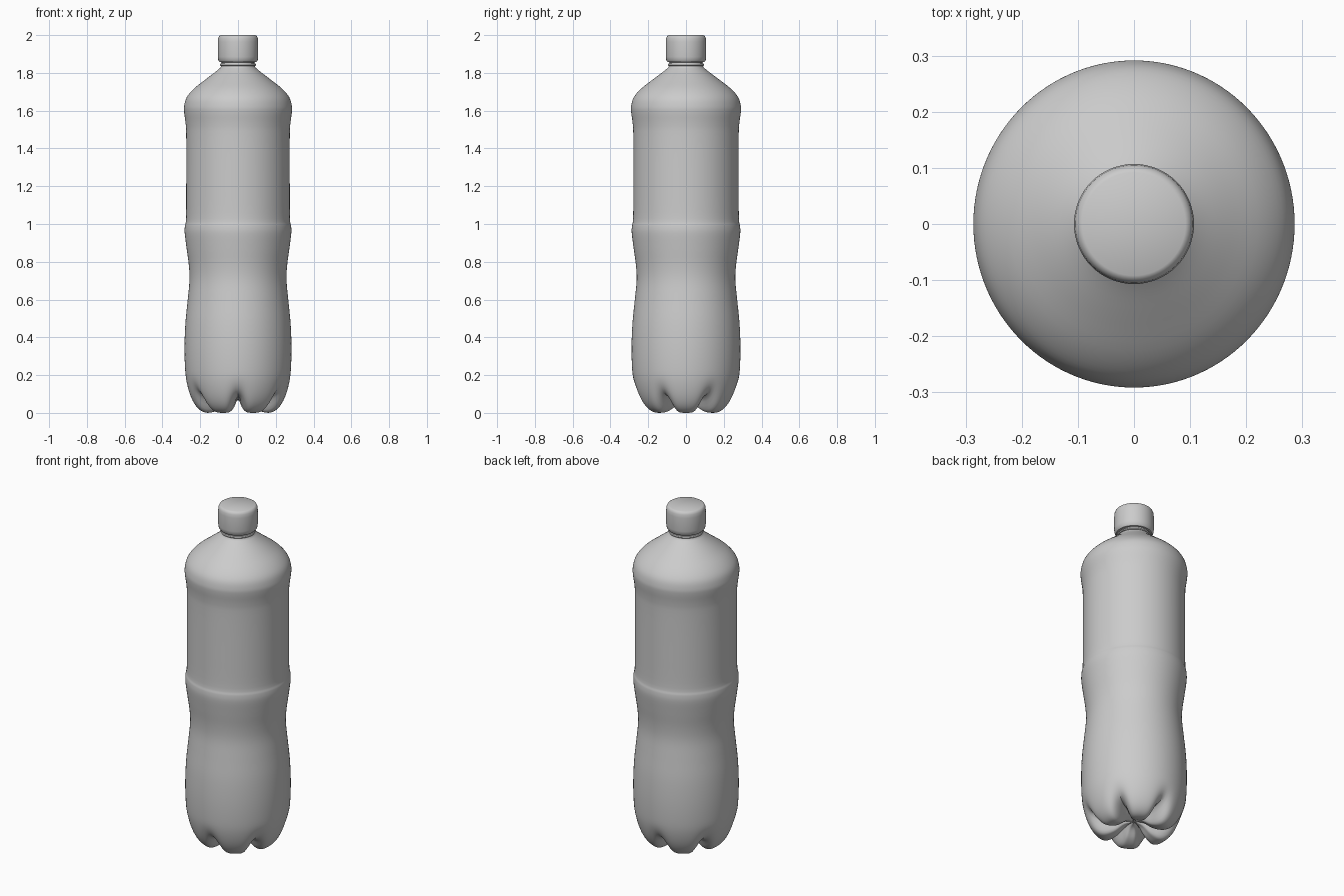
import bpy, bmesh, math

if "Cube" in bpy.data.objects:
    bpy.data.objects.remove(bpy.data.objects["Cube"])

SEG = 120
LOBES = 6


def smooth_profile(pts, steps=4):
    """Catmull-Rom interpolation through (radius, z) points."""
    out = []
    for i in range(len(pts) - 1):
        p0, p1, p2 = pts[max(i - 1, 0)], pts[i], pts[i + 1]
        p3 = pts[min(i + 2, len(pts) - 1)]
        for s in range(steps):
            t = s / steps
            out.append(tuple(0.5 * (2 * b + (c - a) * t + (2 * a - 5 * b + 4 * c - d) * t * t
                                    + (3 * b - a - 3 * c + d) * t ** 3)
                             for a, b, c, d in zip(p0, p1, p2, p3)))
    return out + [pts[-1]]


def lathe(name, profile, seg, shape=lambda r, z, a: (r, z), y_scale=1.0, angle=35):
    """Revolve a profile and close both ends; shape() may deform by angle."""
    bm = bmesh.new()
    rings = []
    for r, z in profile:
        ring = []
        for k in range(seg):
            a = 2 * math.pi * k / seg
            rr, zz = shape(r, z, a)
            ring.append(bm.verts.new((rr * math.cos(a), rr * math.sin(a) * y_scale, zz)))
        rings.append(ring)
    for lo, hi in zip(rings, rings[1:]):
        for k in range(seg):
            n = (k + 1) % seg
            bm.faces.new((lo[k], lo[n], hi[n], hi[k]))
    bm.faces.new(rings[0][::-1])
    bm.faces.new(rings[-1])
    bmesh.ops.recalc_face_normals(bm, faces=bm.faces)
    mesh = bpy.data.meshes.new(name)
    bm.to_mesh(mesh)
    bm.free()
    obj = bpy.data.objects.new(name, mesh)
    bpy.context.collection.objects.link(obj)
    bpy.ops.object.select_all(action='DESELECT')
    obj.select_set(True)
    bpy.context.view_layer.objects.active = obj
    bpy.ops.object.shade_smooth_by_angle(angle=math.radians(angle))
    return obj


def petal_base(r, z, a):
    """Press radial grooves into the foot, one of them facing the front."""
    step = 2 * math.pi / LOBES
    d = (a + math.pi / 2 + step / 2) % step - step / 2
    g = math.exp(-(d / 0.17) ** 2)
    fade = max(0.0, 1 - z / 0.22) ** 2
    inner = min(1.0, r / 0.12)
    return r * (1 - 0.10 * g * fade), z + 0.085 * g * fade * inner


# Bottle: foot, grip waist, label band, shoulder
body = smooth_profile([
    (0.008, 0.065), (0.05, 0.055), (0.10, 0.018), (0.15, 0.001), (0.19, 0.008),
    (0.225, 0.04), (0.253, 0.095), (0.273, 0.17), (0.281, 0.25), (0.283, 0.36),
    (0.278, 0.48), (0.266, 0.60), (0.257, 0.70), (0.260, 0.78), (0.272, 0.87),
    (0.282, 0.95), (0.281, 0.99), (0.275, 1.03), (0.274, 1.20), (0.274, 1.46),
    (0.277, 1.53), (0.285, 1.59), (0.285, 1.625), (0.272, 1.67), (0.235, 1.715),
    (0.175, 1.763), (0.12, 1.805), (0.093, 1.828)])
# Neck running up into the cap
body += [(0.087, 1.84), (0.085, 1.87)]
lathe("bottle_body", body, SEG, petal_base, 1.018)

# Support ring under the cap
lathe("neck_ring", [(0.080, 1.836), (0.093, 1.838), (0.096, 1.843), (0.093, 1.849), (0.080, 1.851)], 64)

# Screw cap with softened edges
lathe("cap", [(0.085, 1.856), (0.097, 1.857), (0.104, 1.866), (0.107, 1.885), (0.107, 1.965),
              (0.105, 1.984), (0.100, 1.995), (0.092, 2.0)], 64)
